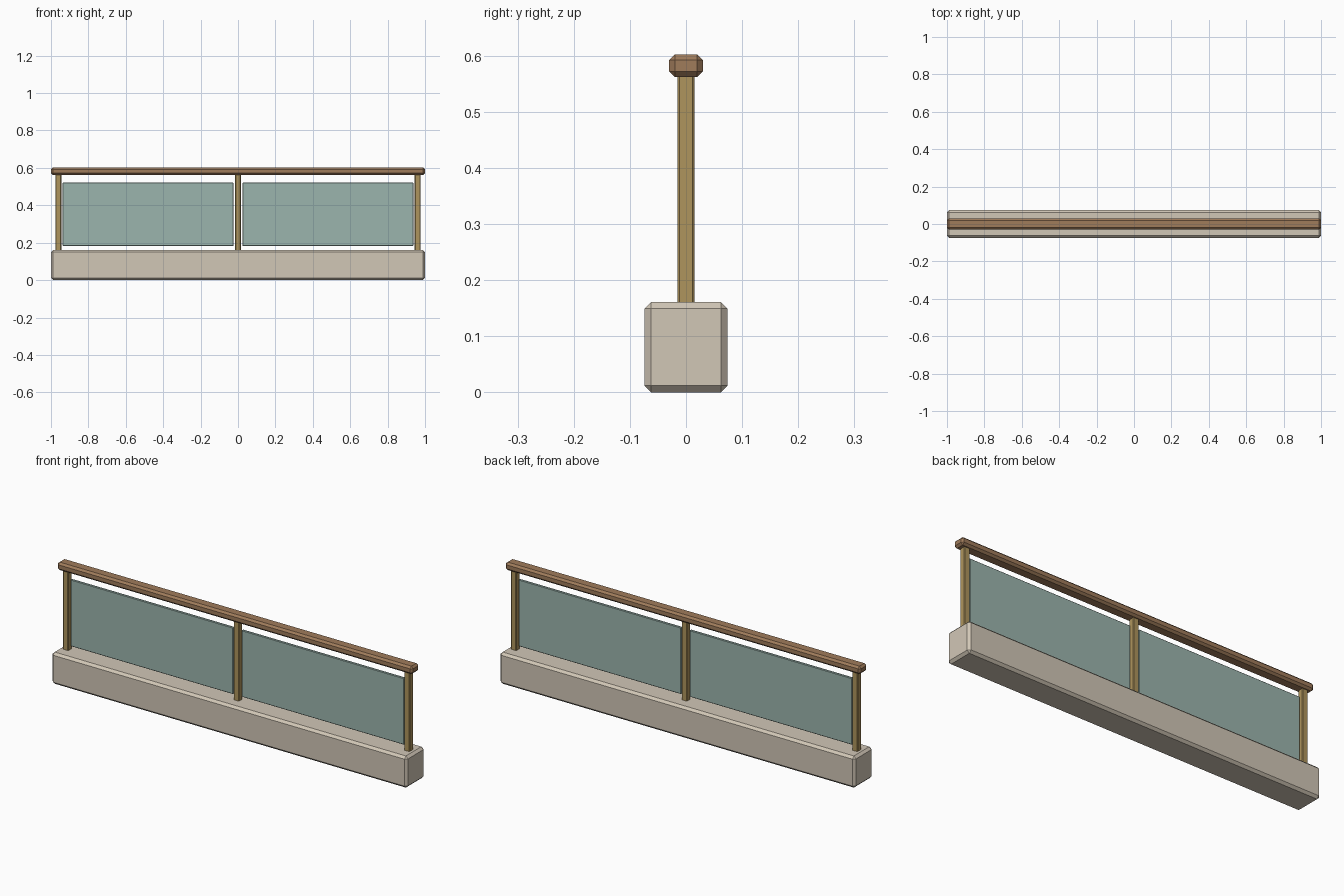
import bpy

if "Cube" in bpy.data.objects:
    bpy.data.objects.remove(bpy.data.objects["Cube"])


def material(name, rgb):
    m = bpy.data.materials.new(name)
    m.diffuse_color = (*rgb, 1)
    m.use_nodes = True
    m.node_tree.nodes["Principled BSDF"].inputs["Base Color"].default_value = m.diffuse_color
    return m


stone = material("stone", (0.64, 0.57, 0.47))
brass = material("brass", (0.43, 0.30, 0.11))
wood = material("wood", (0.35, 0.20, 0.105))
glass = material("glass", (0.33, 0.46, 0.42))


def block(name, x, size, z0, z1, chamfer, mat):
    """Box between two heights with single-step chamfered edges."""
    bpy.ops.mesh.primitive_cube_add(size=1, location=(x, 0, (z0 + z1) / 2))
    ob = bpy.context.object
    ob.name = name
    ob.scale = (size[0], size[1], z1 - z0)
    bpy.ops.object.transform_apply(location=False, rotation=False, scale=True)
    bev = ob.modifiers.new("chamfer", 'BEVEL')
    bev.width = chamfer
    bev.segments = 1
    ob.data.materials.append(mat)
    return ob


# Stone kerb and wooden handrail
block("base_kerb", 0, (2.0, 0.148), 0, 0.161, 0.012, stone)
block("handrail", 0, (2.0, 0.06), 0.562, 0.602, 0.010, wood)

# Posts, slightly sunk into kerb and rail
for i, x in enumerate((-0.96, 0, 0.96)):
    block(f"post_{i + 1}", x, (0.03, 0.03), 0.155, 0.569, 0.003, brass)

# Glass panels between the posts
for side, x in (("left", -0.481), ("right", 0.481)):
    block(f"glass_panel_{side}", x, (0.914, 0.012), 0.182, 0.522, 0.003, glass)
